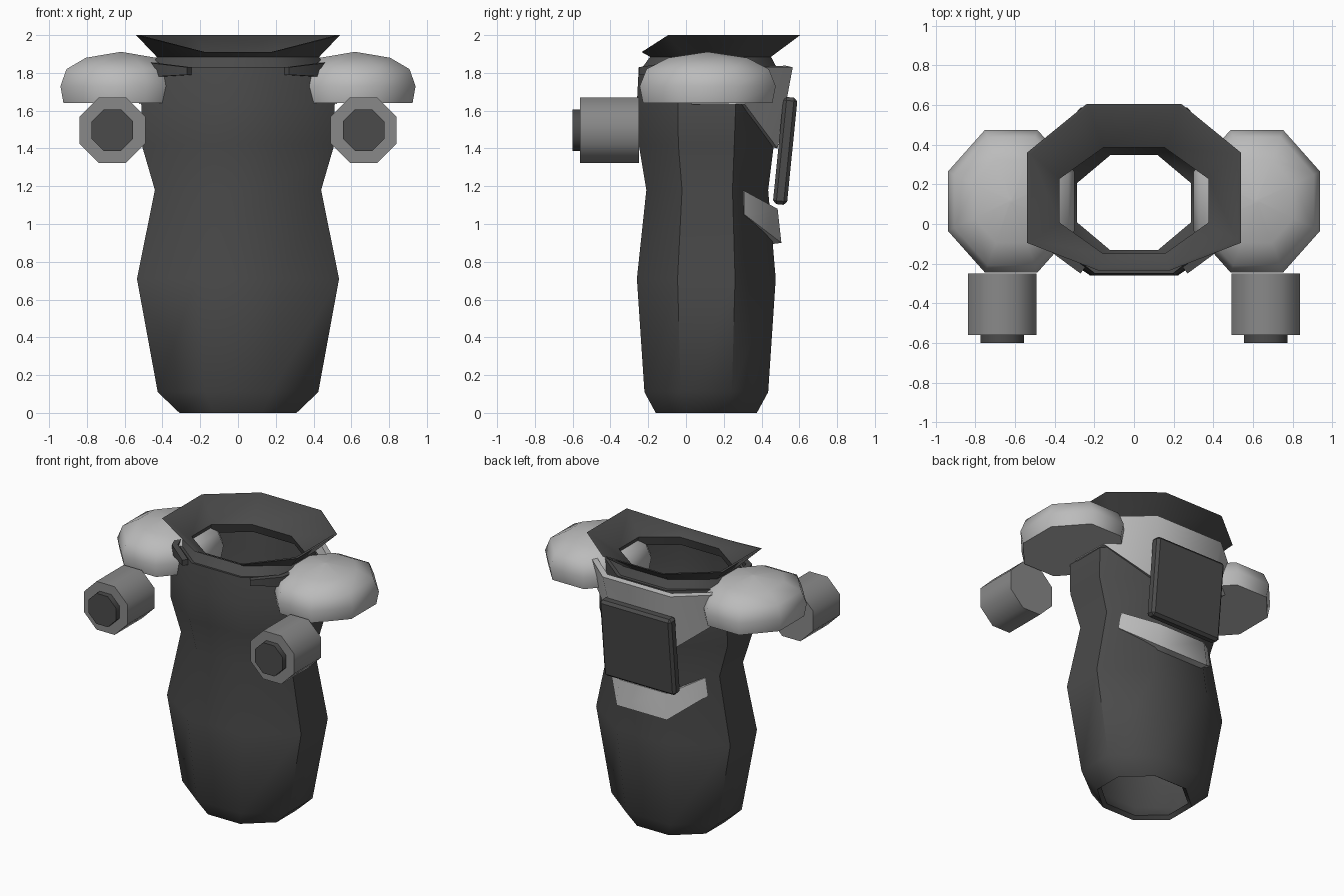
import bpy
from math import pi, cos, radians

if "Cube" in bpy.data.objects:
    bpy.data.objects.remove(bpy.data.objects["Cube"])


def grey(name, v):
    m = bpy.data.materials.new(name)
    m.diffuse_color = (v, v, v, 1)
    m.use_nodes = True
    m.node_tree.nodes["Principled BSDF"].inputs["Base Color"].default_value = m.diffuse_color
    return m


DARK, MID, LIGHT = grey("dark", 0.07), grey("mid", 0.25), grey("light", 0.5)


def finish(ob, mat, mirror=False, thick=0, bevel=0, angle=50):
    """Apply transforms and modifiers, then material and shading."""
    bpy.ops.object.select_all(action='DESELECT')
    ob.select_set(True)
    bpy.context.view_layer.objects.active = ob
    bpy.ops.object.transform_apply()
    if thick:
        m = ob.modifiers.new("thickness", 'SOLIDIFY')
        m.thickness, m.offset = thick, -1
        bpy.ops.object.modifier_apply(modifier=m.name)
    if bevel:
        m = ob.modifiers.new("bevel", 'BEVEL')
        m.width, m.segments = bevel, 1
        bpy.ops.object.modifier_apply(modifier=m.name)
    if mirror:
        m = ob.modifiers.new("mirror", 'MIRROR')
        m.use_mirror_merge = False
        bpy.ops.object.modifier_apply(modifier=m.name)
    ob.data.materials.append(mat)
    bpy.ops.object.shade_smooth_by_angle(angle=radians(angle))
    return ob


def loft(name, rows, closed=True, caps=False):
    """Skin rows of points, bottom to top, each counter-clockwise from above."""
    n = len(rows[0])
    faces = []
    for r in range(len(rows) - 1):
        for i in range(n if closed else n - 1):
            j = (i + 1) % n
            faces.append((r * n + i, r * n + j, (r + 1) * n + j, (r + 1) * n + i))
    if caps:
        faces.append(tuple(reversed(range(n))))
        faces.append(tuple(range((len(rows) - 1) * n, len(rows) * n)))
    me = bpy.data.meshes.new(name)
    me.from_pydata([p for row in rows for p in row], [], faces)
    ob = bpy.data.objects.new(name, me)
    bpy.context.collection.objects.link(ob)
    return ob


def octagon(hx, y0, y1, z, cx=0):
    k, cy, hy = 0.414, (y0 + y1) / 2, (y1 - y0) / 2
    pts = [(1, -k), (1, k), (k, 1), (-k, 1), (-1, k), (-1, -k), (-k, -1), (k, -1)]
    return [(cx + hx * a, cy + hy * b, z) for a, b in pts]


def both(half):
    """Complete a right-hand path with its mirror image."""
    return half + [(-x, y, z) for x, y, z in reversed(half)]


# Hollow torso
body = [(0.31, -0.16, 0.375, 0), (0.425, -0.22, 0.435, 0.11), (0.535, -0.26, 0.475, 0.71),
        (0.44, -0.21, 0.435, 1.18), (0.51, -0.25, 0.465, 1.42), (0.51, -0.26, 0.48, 1.64),
        (0.475, -0.25, 0.50, 1.83)]
finish(loft("torso", [octagon(*b) for b in body]), DARK, thick=0.035)

# Flared collar, low at the front
rim = both([(0.18, -0.235, 1.91), (0.54, -0.095, 2.0), (0.54, 0.36, 2.0), (0.24, 0.605, 2.0)])
lip = [(x * 0.965, 0.185 + (y - 0.185) * 0.965, z) for x, y, z in rim]


def from_front(row):
    """Rotate an octagon row so it starts at the front, like the rim."""
    return row[-1:] + row[:-1]


finish(loft("collar", [from_front(octagon(0.465, -0.245, 0.49, 1.81)),
                       from_front(octagon(0.43, -0.19, 0.45, 1.885)), rim, lip,
                       from_front(octagon(0.375, -0.15, 0.385, 1.875)),
                       from_front(octagon(0.39, -0.17, 0.41, 1.81))]), DARK)

# Front strap ends beside the neck
finish(loft("neck_strap", [
    [(0.27, -0.25, 1.79), (0.44, -0.125, 1.78), (0.485, 0.0, 1.78)],
    [(0.27, -0.25, 1.83), (0.44, -0.125, 1.85), (0.485, 0.0, 1.86)]], closed=False),
    DARK, thick=0.04, mirror=True)

# Light yoke wrapped round the upper back
finish(loft("back_yoke", [
    both([(0.525, 0.03, 1.635), (0.515, 0.31, 1.635), (0.22, 0.485, 1.40)]),
    both([(0.50, 0.03, 1.83), (0.51, 0.36, 1.83), (0.27, 0.565, 1.83)])], closed=False),
    LIGHT, thick=0.04)

# Light strap across the lower back
finish(loft("lower_back_strap", [
    both([(0.39, 0.31, 1.05), (0.20, 0.505, 0.90)]),
    both([(0.37, 0.31, 1.175), (0.19, 0.485, 1.08)])], closed=False),
    LIGHT, thick=0.05)

# Tilted back panel
bpy.ops.mesh.primitive_cube_add(size=1, location=(0, 0.525, 1.387), rotation=(-0.1, 0, 0))
pack = bpy.context.object
pack.name = "back_panel"
pack.scale = (0.57, 0.075, 0.57)
finish(pack, DARK, bevel=0.018, angle=30)

# Domed shoulder pads
pad = [(1.64, 0.95), (1.73, 1), (1.82, 0.9), (1.88, 0.58), (1.91, 0.03)]
finish(loft("shoulder_pad", [octagon(0.32 * s, 0.115 - 0.36 * s, 0.115 + 0.36 * s, z, 0.62)
                             for z, s in pad], caps=True), LIGHT, mirror=True)

# Octagonal arm stubs with dark end plugs
for name, half, y0, y1, mat in (("arm_stub", 0.174, -0.56, -0.25, MID),
                                ("arm_plug", 0.11, -0.60, -0.54, DARK)):
    bpy.ops.mesh.primitive_cylinder_add(
        vertices=8, radius=half / cos(pi / 8), depth=y1 - y0,
        location=(0.665, (y0 + y1) / 2, 1.497), rotation=(pi / 2, pi / 8, 0))
    bpy.context.object.name = name
    finish(bpy.context.object, mat, mirror=True)
